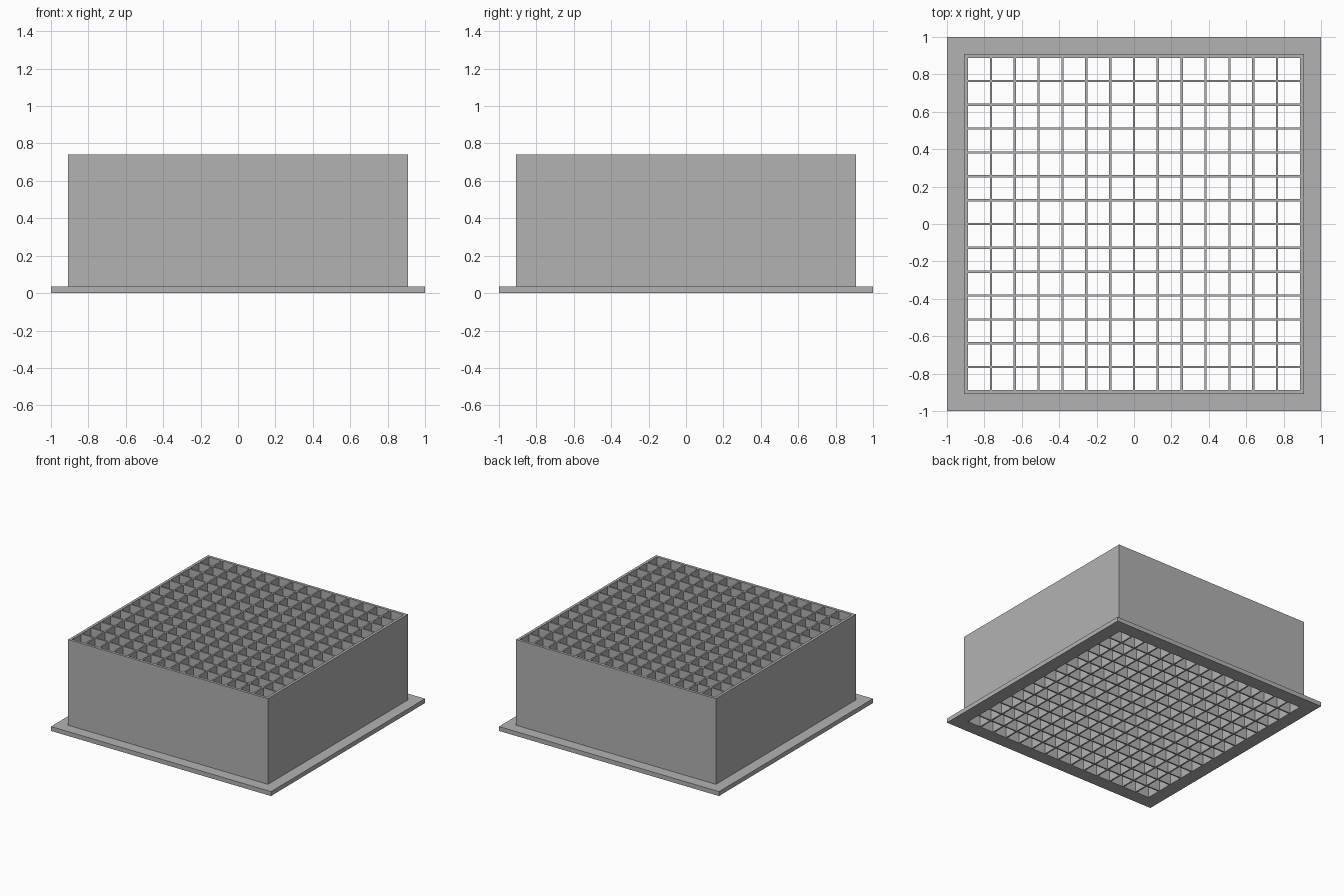
import bpy
import bmesh

cube = bpy.data.objects.get("Cube")
if cube:
    bpy.data.objects.remove(cube, do_unlink=True)

CELLS = 14
PITCH = 0.1275
BAR = 0.012
WALL = 0.908
HEIGHT = 0.74
FLANGE_HEIGHT = 0.036

grey = bpy.data.materials.new("plain_grey")
grey.use_nodes = True
grey.diffuse_color = (0.448, 0.448, 0.448, 1)
grey.node_tree.nodes["Principled BSDF"].inputs["Base Color"].default_value = grey.diffuse_color


def perforated_plate(name, stops, height):
    """Square plate cut at the stops; every odd strip crossing is an open hole."""
    bm = bmesh.new()
    grid = [[bm.verts.new((x, y, 0)) for y in stops] for x in stops]
    strips = range(len(stops) - 1)
    for i in strips:
        for j in strips:
            if not (i % 2 and j % 2):
                bm.faces.new((grid[i][j], grid[i + 1][j],
                              grid[i + 1][j + 1], grid[i][j + 1]))
    mesh = bpy.data.meshes.new(name)
    bm.to_mesh(mesh)
    bm.free()
    mesh.materials.append(grey)
    obj = bpy.data.objects.new(name, mesh)
    bpy.context.collection.objects.link(obj)
    thick = obj.modifiers.new("thickness", 'SOLIDIFY')
    thick.thickness = height
    thick.offset = 1
    return obj


# Square housing with the full-height lattice of thin bars
stops = [-WALL]
for c in range(CELLS):
    middle = (c - (CELLS - 1) / 2) * PITCH
    half = (PITCH - BAR) / 2
    stops += [middle - half, middle + half]
stops.append(WALL)
perforated_plate("housing_lattice", stops, HEIGHT)

# Thin mounting flange around the foot of the housing
perforated_plate("base_flange", [-1, -WALL, WALL, 1], FLANGE_HEIGHT)
